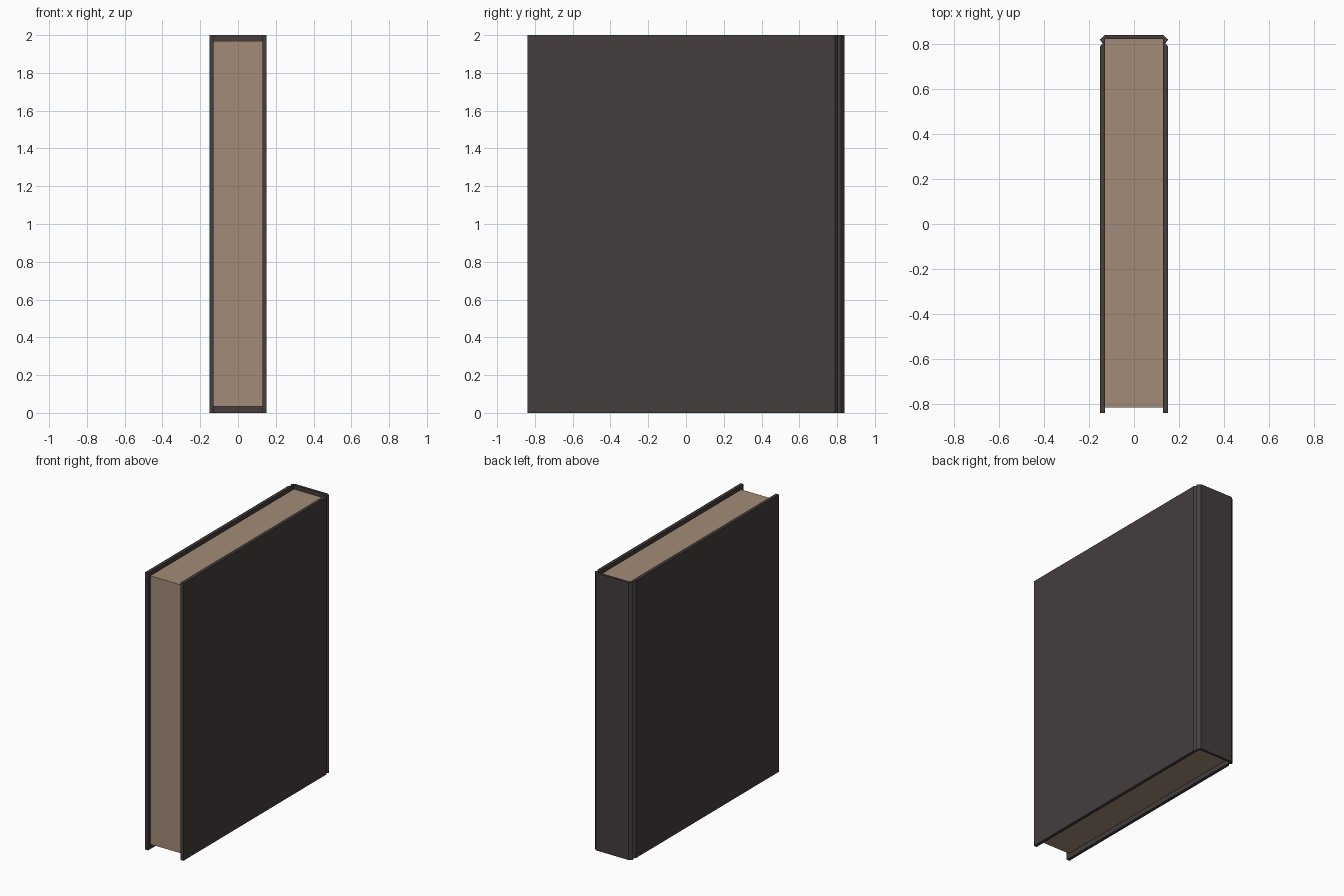
import bpy, bmesh

if "Cube" in bpy.data.objects:
    bpy.data.objects.remove(bpy.data.objects["Cube"])


def material(name, rgb):
    m = bpy.data.materials.new(name)
    m.diffuse_color = (*rgb, 1)
    m.use_nodes = True
    m.node_tree.nodes["Principled BSDF"].inputs["Base Color"].default_value = m.diffuse_color
    return m


def prism(name, outline, z0, z1, mat):
    """Extrude a plan outline from z0 to z1."""
    bm = bmesh.new()
    face = bm.faces.new([bm.verts.new((x, y, z0)) for x, y in outline])
    ext = bmesh.ops.extrude_face_region(bm, geom=[face])
    top = [v for v in ext["geom"] if isinstance(v, bmesh.types.BMVert)]
    bmesh.ops.translate(bm, verts=top, vec=(0, 0, z1 - z0))
    bmesh.ops.recalc_face_normals(bm, faces=bm.faces)
    me = bpy.data.meshes.new(name)
    bm.to_mesh(me)
    bm.free()
    me.materials.append(mat)
    ob = bpy.data.objects.new(name, me)
    bpy.context.collection.objects.link(ob)
    return ob


cover_mat = material("dark cover", (0.058, 0.047, 0.047))
page_mat = material("aged paper", (0.36, 0.26, 0.185))

# Cover: right half of the C-shaped section with hinge groove, then mirrored
right = [(0.129, 0.822), (0.129, -0.84), (0.152, -0.84), (0.152, 0.789),
         (0.139, 0.803), (0.152, 0.82), (0.13, 0.84)]
left = [(-x, y) for x, y in reversed(right)]
prism("cover", right + left, 0, 2, cover_mat)

# Page block, recessed from the cover edges
x, y0, y1 = 0.129, -0.815, 0.822
prism("pages", [(-x, y0), (x, y0), (x, y1), (-x, y1)], 0.035, 1.97, page_mat)
